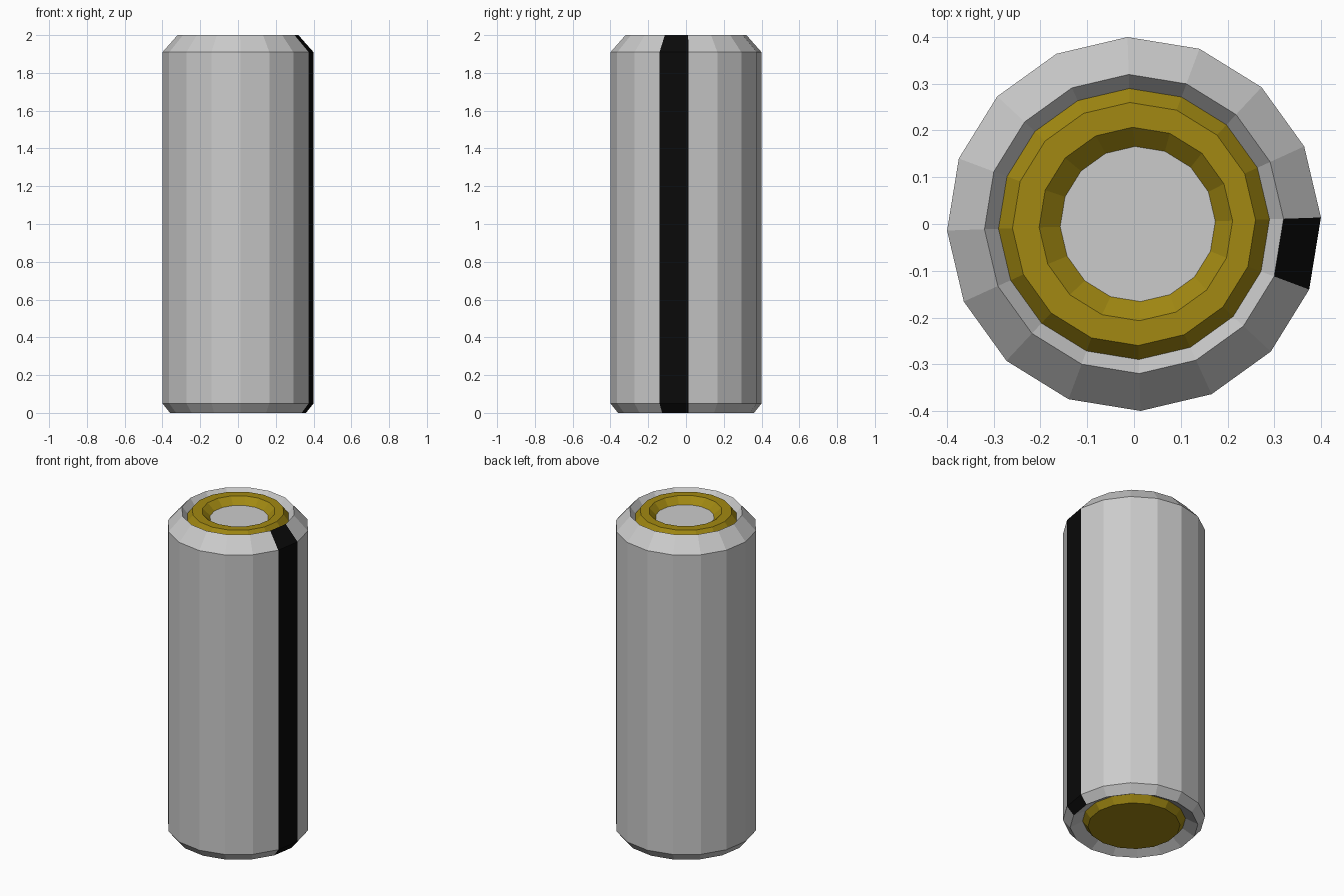
import bpy, math

if "Cube" in bpy.data.objects:
    bpy.data.objects.remove(bpy.data.objects["Cube"])

SIDES = 16
PHASE = math.radians(2)


def material(name, rgb):
    m = bpy.data.materials.new(name)
    m.diffuse_color = (*rgb, 1)
    m.use_nodes = True
    m.node_tree.nodes["Principled BSDF"].inputs["Base Color"].default_value = m.diffuse_color
    return m


grey = material("steel grey", (0.6, 0.6, 0.6))
black = material("black stripe", (0.003, 0.003, 0.003))
brass = material("brass", (0.36, 0.25, 0.006))


def lathe(name, rings, mats, cap_first=False, cap_last=False):
    """Join 16-sided rings (radius, z, x offset), listed bottom to top on an outside wall."""
    verts, faces = [], []
    for r, z, ox in rings:
        for i in range(SIDES):
            a = PHASE + i * math.tau / SIDES
            verts.append((ox + r * math.cos(a), r * math.sin(a), z))
    for k in range(len(rings) - 1):
        for i in range(SIDES):
            j = (i + 1) % SIDES
            a, b = k * SIDES, (k + 1) * SIDES
            faces.append((a + i, a + j, b + j, b + i))
    if cap_first:
        faces.append(tuple(reversed(range(SIDES))))
    if cap_last:
        n = (len(rings) - 1) * SIDES
        faces.append(tuple(range(n, n + SIDES)))
    me = bpy.data.meshes.new(name)
    me.from_pydata(verts, [], faces)
    for m in mats:
        me.materials.append(m)
    ob = bpy.data.objects.new(name, me)
    bpy.context.collection.objects.link(ob)
    return ob


# Outer shell with bevelled ends and inward sloping lips
shell = lathe("casing", [(0.29, 0.04, 0), (0.36, 0, 0), (0.40, 0.05, 0),
                         (0.40, 1.91, 0), (0.32, 2.0, 0), (0.29, 1.96, 0)],
              [grey, black])
# One column of outer faces is the black stripe (bands 1 to 3, last side)
for band in (1, 2, 3):
    shell.data.polygons[band * SIDES + SIDES - 1].material_index = 1

# Raised ring contact on top, with a sloping socket
lathe("top_contact_ring", [(0.29, 1.96, 0), (0.26, 2.0, 0),
                           (0.207, 2.0, 0.004), (0.166, 1.96, 0.008)], [brass])

# Flat grey disc in the socket
lathe("top_socket_disc", [(0.166, 1.96, 0.008)], [grey], cap_last=True)

# Solid contact on the bottom
lathe("bottom_contact", [(0.26, 0, 0), (0.29, 0.04, 0)], [brass], cap_first=True)
